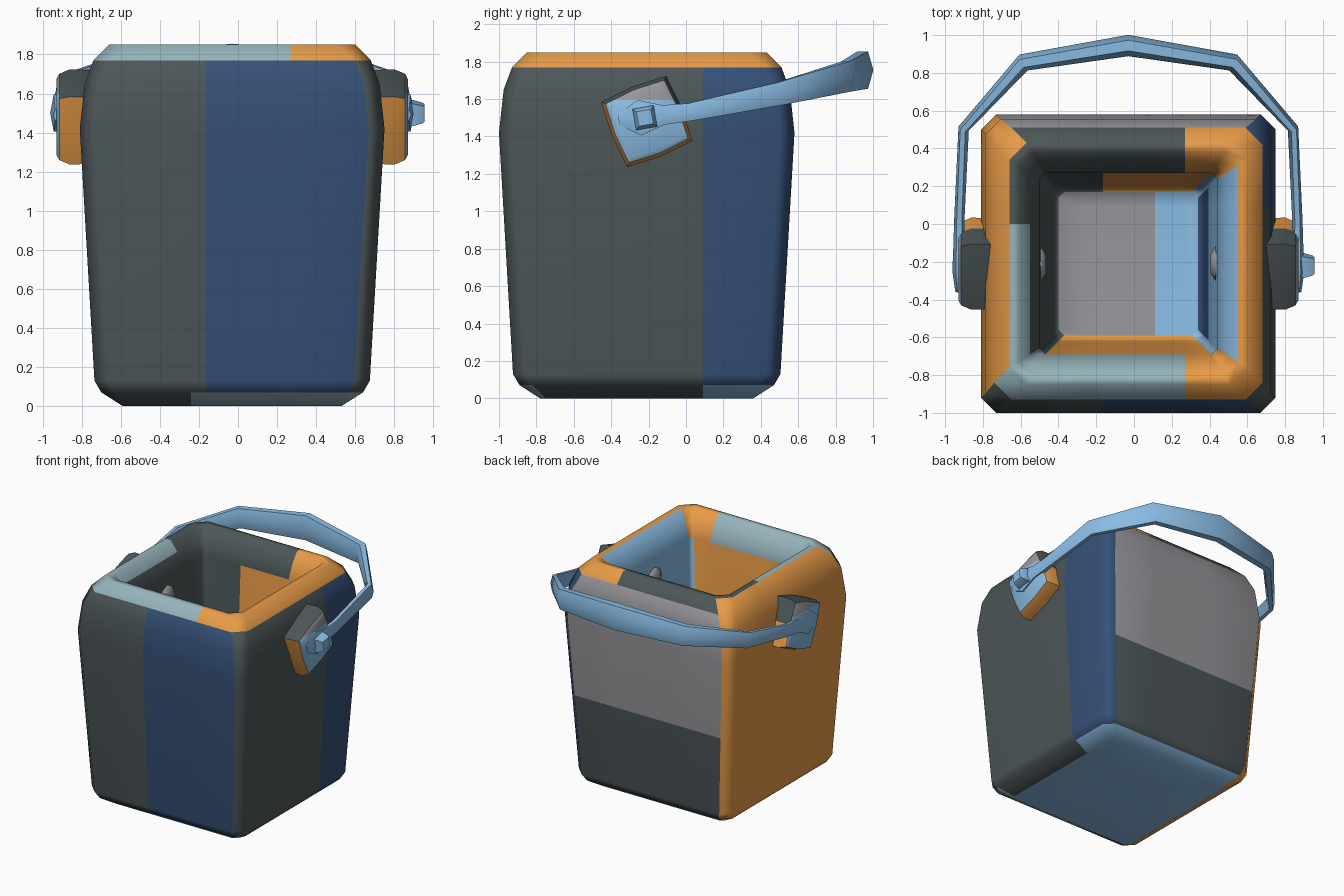
import bpy, bmesh, math
from mathutils import Vector

if "Cube" in bpy.data.objects:
    bpy.data.objects.remove(bpy.data.objects["Cube"], do_unlink=True)

CX, CY = -0.03, -0.21   # bucket axis


def material(name, rgb):
    lin = [((v / 255 + 0.055) / 1.055) ** 2.4 for v in rgb] + [1]
    m = bpy.data.materials.new(name)
    m.use_nodes = True
    m.diffuse_color = lin
    m.node_tree.nodes["Principled BSDF"].inputs["Base Color"].default_value = lin
    return m


DARK, NAVY, ORANGE, BLUE, GRAY, TEAL = range(6)
MATS = [material("dark slate", (76, 86, 88)), material("navy", (53, 80, 118)),
        material("orange", (234, 157, 72)), material("light blue", (138, 188, 228)),
        material("gray", (150, 150, 155)), material("pale teal", (150, 180, 188))]


def loft(name, rings, paint, cuts=(), angle=50, weighted=False):
    """Skin closed rings, cut along planes, then colour faces by rule."""
    bm = bmesh.new()
    loops = [[bm.verts.new(p) for p in ring] for ring in rings]
    n = len(loops[0])
    for lv in range(len(loops) - 1):
        for s in range(n):
            t = (s + 1) % n
            f = bm.faces.new((loops[lv][s], loops[lv][t], loops[lv + 1][t], loops[lv + 1][s]))
            f.material_index = lv * n + s
    for lv, loop in ((len(loops) - 1, loops[-1]), (len(loops), loops[0][::-1])):
        bm.faces.new(loop).material_index = lv * n
    for axis, at in cuts:
        no = Vector([float(i == axis) for i in range(3)])
        bmesh.ops.bisect_plane(bm, geom=bm.verts[:] + bm.edges[:] + bm.faces[:],
                               plane_co=no * at, plane_no=no)
    bmesh.ops.recalc_face_normals(bm, faces=bm.faces[:])
    for f in bm.faces:
        lv, s = divmod(f.material_index, n)
        f.material_index = paint(lv, s, f.calc_center_median())
    me = bpy.data.meshes.new(name)
    bm.to_mesh(me)
    bm.free()
    for m in MATS:
        me.materials.append(m)
    ob = bpy.data.objects.new(name, me)
    bpy.context.collection.objects.link(ob)
    bpy.ops.object.select_all(action='DESELECT')
    ob.select_set(True)
    bpy.context.view_layer.objects.active = ob
    bpy.ops.object.shade_smooth_by_angle(angle=math.radians(angle))
    if weighted:
        w = ob.modifiers.new("weighted normals", 'WEIGHTED_NORMAL')
        w.keep_sharp = True
    return ob


# Bucket body: inset, height and corner chamfer, from the base over the rim to the floor
PROFILE = [(.22, 0, .03), (.11, .07, .07), (.075, .13, .08), (0, 1.42, .08),
           (.025, 1.65, .08), (.07, 1.77, .09), (.15, 1.85, .09), (.20, 1.85, .07),
           (.26, 1.77, .05), (.31, 1.66, .03), (.38, .28, .03), (.41, .22, .03)]
FLOOR, BASE = len(PROFILE) - 1, len(PROFILE)


def body_ring(inset, z, c):
    hx, hy = .78 - inset, .79 - inset
    pts = [(c - hx, -hy), (hx - c, -hy), (hx, c - hy), (hx, hy - c),
           (hx - c, hy), (c - hx, hy), (-hx, hy - c), (-hx, c - hy)]
    return [(x + CX, y + CY, z) for x, y in pts]


# Segments run front, corner, +x, corner, back, corner, -x, corner
def body_paint(lv, s, c):
    if lv == BASE:
        return BLUE
    if lv == FLOOR:
        return GRAY if c.x < .11 else BLUE
    if lv == 0:   # underside bevel
        front = TEAL if c.x > -.24 else DARK
        side = DARK if c.y < .09 else BLUE
        return (front, TEAL, side, BLUE, BLUE, ORANGE, ORANGE, DARK)[s]
    if lv < 5:    # outer walls
        front = NAVY if c.x > -.165 else DARK
        side = NAVY if c.y > .09 else DARK
        back = GRAY if c.z > .78 else DARK
        return (front, DARK, side, NAVY, back, ORANGE, ORANGE, DARK)[s]
    if lv < 9:    # rim
        front = TEAL if c.x < .27 else ORANGE
        back = DARK if c.x < .27 else ORANGE
        right = ORANGE if lv < 7 else BLUE
        left = ORANGE if lv == 5 else TEAL if c.y < 0 and lv < 8 else DARK
        corner = ORANGE if lv == 5 else DARK
        return (front, ORANGE, right, ORANGE, back, corner, left, TEAL)[s]
    back = DARK if c.x < -.165 else ORANGE   # inner walls
    right = BLUE if c.z > .78 else NAVY
    return (ORANGE, BLUE, right, BLUE, back, DARK, DARK, DARK)[s]


loft("bucket_body", [body_ring(*p) for p in PROFILE], body_paint,
     cuts=[(0, -.24), (0, -.165), (0, .11), (0, .27), (1, 0), (1, .09), (2, .78)],
     angle=65, weighted=True)


# Shapes stacked along x around the handle pivot
def disc_ring(x, radii, turn, y, z):
    n = len(radii)
    return [(CX + x, y + r * math.cos(turn + math.tau * i / n),
             z + r * math.sin(turn + math.tau * i / n)) for i, r in enumerate(radii)]


def plate_paint(lv, s, c):
    if lv >= 2:
        return GRAY if c.z > 1.6 else BLUE
    return DARK if c.z > 1.52 else ORANGE


for side, label in ((1, "left"), (-1, "right")):
    # Tilted square mounting plate with bevelled outer edge
    rings = [disc_ring(side * x, [r, r * .76] * 4, math.radians(67), CY, 1.48)
             for x, r in ((.70, .26), (.83, .265), (.885, .24), (.90, .21))]
    loft(label + "_handle_mount", rings, plate_paint, cuts=[(2, 1.6)], angle=35)
    # Rivet end inside the bucket
    rings = [disc_ring(side * x, [r] * 8, 0, CY, 1.5)
             for x, r in ((.50, .10), (.46, .09), (.435, .05))]
    loft(label + "_inner_rivet", rings, lambda lv, s, c: GRAY)

# Square bolt head outside one mount
rings = [disc_ring(x, [r] * 4, math.radians(55), -.22, 1.5)
         for x, r in ((.88, .085), (.93, .08), (.975, .065), (.985, .055))]
loft("bolt_head", rings, lambda lv, s, c: BLUE, angle=30)

# Swinging handle: x, y, z, half thickness, half width from one hub to the middle
HALF = [(.895, -.36, 1.49, .02, .03), (.895, -.25, 1.50, .035, .10),
        (.895, -.12, 1.515, .03, .055), (.895, .02, 1.53, .026, .05),
        (.872, .505, 1.63, .028, .065), (.555, .855, 1.72, .045, .085)]
path = HALF + [(0, .945, 1.755, .054, .105)] + [(-p[0],) + p[1:] for p in HALF[::-1]]
rings = []
for i, (x, y, z, a, b) in enumerate(path):
    before, after = path[max(i - 1, 0)], path[min(i + 1, len(path) - 1)]
    along = (Vector(after[:3]) - Vector(before[:3])).normalized()
    out = along.cross(Vector((0, 0, 1))).normalized()
    up = out.cross(along)
    mid = Vector((x + CX, y, z))
    rings.append([mid + out * a * math.cos(k * math.tau / 6) * 1.05
                  + up * b * math.sin(k * math.tau / 6) * 1.1 for k in range(6)])
loft("handle", rings, lambda lv, s, c: BLUE, angle=50)
